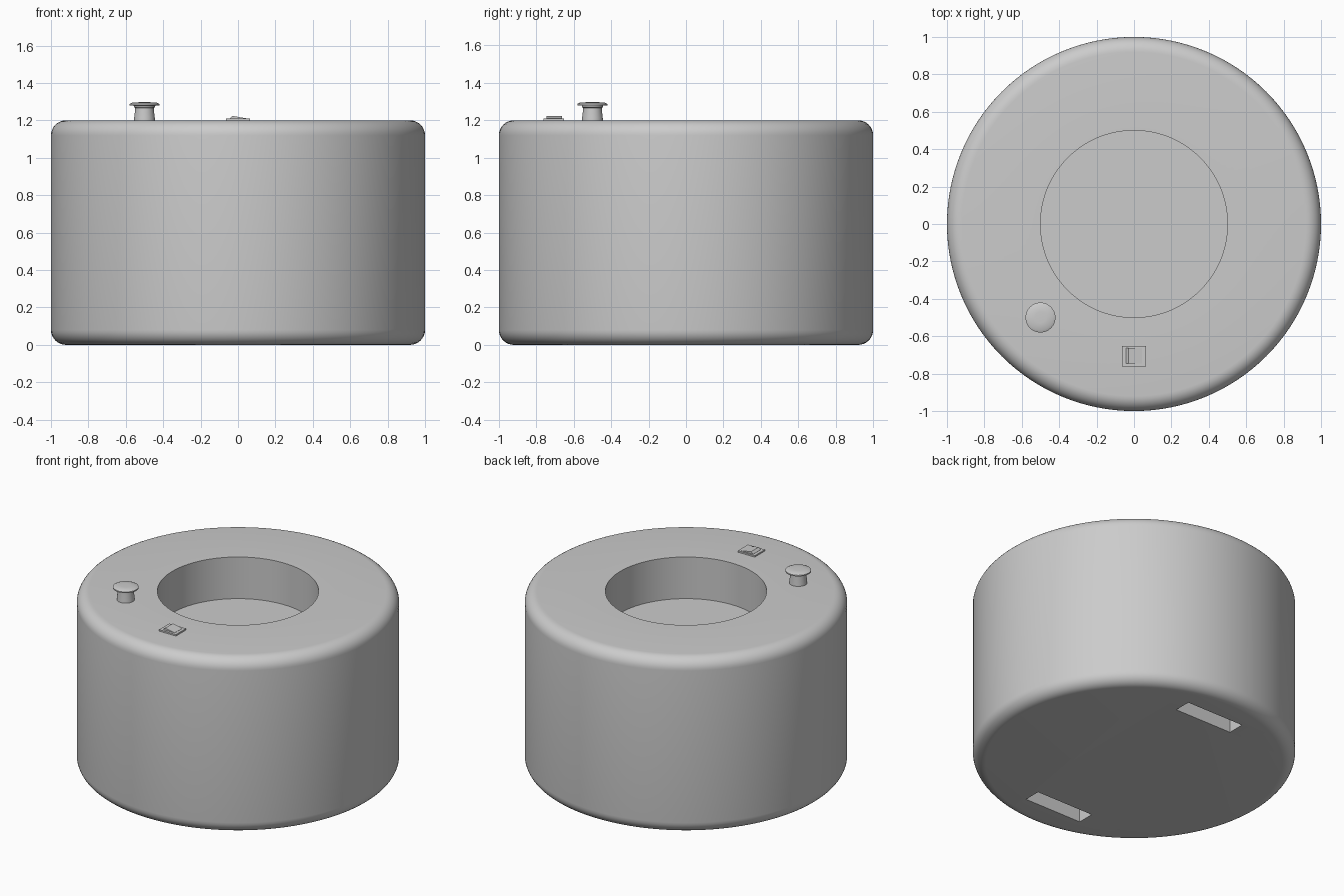
import bpy, bmesh, math

cube = bpy.data.objects.get("Cube")
if cube:
    bpy.data.objects.remove(cube, do_unlink=True)

# Single grey finish
grey = bpy.data.materials.new("plain_grey")
grey.use_nodes = True
grey.diffuse_color = (0.6, 0.6, 0.6, 1)
grey.node_tree.nodes["Principled BSDF"].inputs["Base Color"].default_value = (0.6, 0.6, 0.6, 1)


def finish(name, bm):
    bmesh.ops.recalc_face_normals(bm, faces=bm.faces)
    mesh = bpy.data.meshes.new(name)
    bm.to_mesh(mesh)
    bm.free()
    mesh.materials.append(grey)
    obj = bpy.data.objects.new(name, mesh)
    bpy.context.collection.objects.link(obj)
    return obj


def activate(obj):
    bpy.ops.object.select_all(action='DESELECT')
    obj.select_set(True)
    bpy.context.view_layer.objects.active = obj


def smooth(obj):
    activate(obj)
    bpy.ops.object.shade_smooth_by_angle(angle=math.radians(35))


def lathe(name, profile, steps, centre=(0, 0)):
    """Turn an (r, z) profile, open at the axis, into a closed solid."""
    bm = bmesh.new()
    rings = []
    for r, z in profile:
        ring = []
        for i in range(steps):
            a = math.tau * i / steps
            ring.append(bm.verts.new((centre[0] + r * math.cos(a),
                                      centre[1] + r * math.sin(a), z)))
        rings.append(ring)
    for low, high in zip(rings, rings[1:]):
        for i in range(steps):
            j = (i + 1) % steps
            bm.faces.new((low[i], low[j], high[j], high[i]))
    bm.faces.new(rings[0])
    bm.faces.new(rings[-1])
    return finish(name, bm)


def extruded(name, outline, y0, y1):
    """Extrude an (x, z) outline along y."""
    bm = bmesh.new()
    face = bm.faces.new([bm.verts.new((x, y0, z)) for x, z in outline])
    moved = bmesh.ops.extrude_face_region(bm, geom=[face])["geom"]
    verts = [v for v in moved if isinstance(v, bmesh.types.BMVert)]
    bmesh.ops.translate(bm, verts=verts, vec=(0, y1 - y0, 0))
    return finish(name, bm)


def box_outline(half_width, z0, z1):
    return [(-half_width, z0), (half_width, z0), (half_width, z1), (-half_width, z1)]


# Drum body with rounded rims and a round well in the top
HEIGHT, FILLET, WELL, DEPTH = 1.2, 0.08, 0.5, 0.285


def rim(z, start):
    angles = [math.radians(start + 90 * i / 8) for i in range(9)]
    return [(1 - FILLET + FILLET * math.cos(a), z + FILLET * math.sin(a)) for a in angles]


profile = rim(FILLET, -90) + rim(HEIGHT - FILLET, 0)
profile += [(WELL, HEIGHT), (WELL, HEIGHT - DEPTH)]
body = lathe("drum_body", profile, 128)

# Two slots cut in the underside
for side in (-1, 1):
    y = side * 0.725
    cutter = extruded("slot_cutter", box_outline(0.217, -0.1, 0.12), y - 0.058, y + 0.058)
    cutter.hide_render = True
    cut = body.modifiers.new("slot", 'BOOLEAN')
    cut.operation = 'DIFFERENCE'
    cut.solver = 'EXACT'
    cut.object = cutter
    activate(body)
    bpy.ops.object.modifier_apply(modifier=cut.name)
    bpy.data.objects.remove(cutter, do_unlink=True)
smooth(body)

# Push knob: tapered stem, narrow neck and flanged cap
knob = lathe("push_knob", [
    (0.056, HEIGHT - 0.01), (0.055, 1.215), (0.05, 1.255), (0.05, 1.267), (0.056, 1.27),
    (0.056, 1.278), (0.08, 1.28), (0.08, 1.288), (0.066, 1.295), (0.03, 1.297)],
    48, (-0.5, -0.5))
smooth(knob)

# Rocker switch: base plate and tilted rocker
extruded("switch_base", box_outline(0.064, HEIGHT - 0.01, 1.21), -0.762, -0.652)
extruded("switch_rocker", [(-0.044, 1.205), (0.044, 1.205), (0.044, 1.211),
                           (-0.029, 1.224), (-0.044, 1.211)], -0.746, -0.663)
